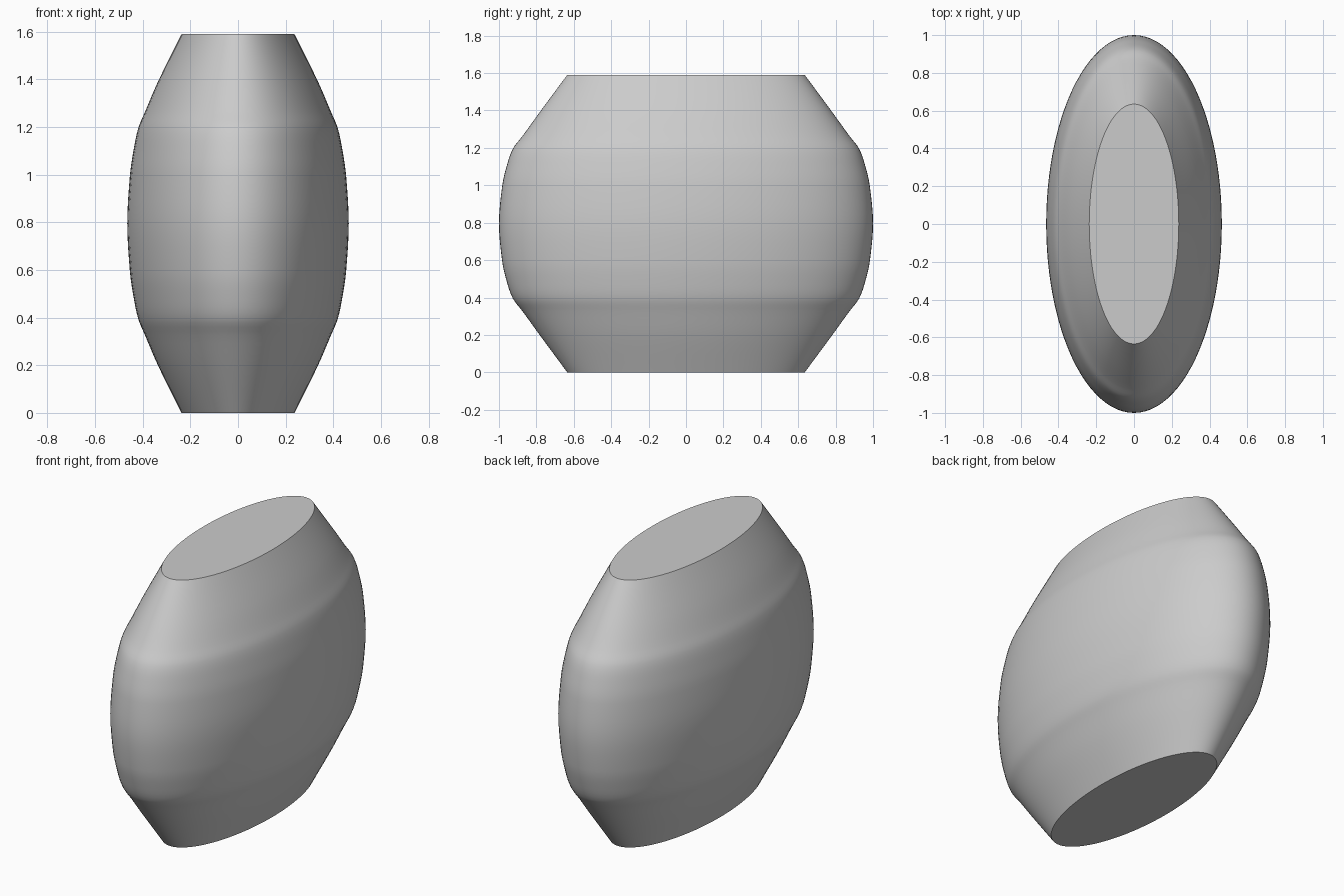
import bpy
import bmesh
from math import cos, sin, tau, radians

if "Cube" in bpy.data.objects:
    bpy.data.objects.remove(bpy.data.objects["Cube"], do_unlink=True)

SIDES = 96
STEPS = 4
MID = 0.795

# Half profile: distance from the middle, half width, half depth
half = [(0, 0.465, 1.0), (0.2, 0.454, 0.983), (0.3, 0.44, 0.961),
        (0.4, 0.419, 0.926), (0.47, 0.39, 0.873),
        (0.6, 0.334, 0.779), (MID, 0.237, 0.635)]
profile = [(-h, a, b) for h, a, b in reversed(half[1:])] + half


def slope(i, axis):
    """Profile slope at point i from its neighbours."""
    p, q = profile[max(i - 1, 0)], profile[min(i + 1, len(profile) - 1)]
    return (q[axis] - p[axis]) / (q[0] - p[0])


def blend(i, t, axis):
    """Smooth curve between points i and i + 1."""
    p, q = profile[i], profile[i + 1]
    d = q[0] - p[0]
    s = 1 - t
    return (p[axis] * (1 + 2 * t) * s * s + q[axis] * t * t * (3 - 2 * t)
            + d * t * s * (slope(i, axis) * s - slope(i + 1, axis) * t))


# Smooth list of rings from bottom to top
rings = []
for i in range(len(profile) - 1):
    for k in range(STEPS):
        t = k / STEPS
        z = profile[i][0] * (1 - t) + profile[i + 1][0] * t
        rings.append((z, blend(i, t, 1), blend(i, t, 2)))
rings.append(profile[-1])

# Oval barrel body with flat ends
bm = bmesh.new()
loops = [[bm.verts.new((a * cos(tau * j / SIDES), b * sin(tau * j / SIDES), z + MID))
          for j in range(SIDES)] for z, a, b in rings]
for low, high in zip(loops, loops[1:]):
    for j in range(SIDES):
        n = (j + 1) % SIDES
        bm.faces.new((low[j], low[n], high[n], high[j]))
bm.faces.new(loops[-1])
bm.faces.new(loops[0][::-1])
mesh = bpy.data.meshes.new("oval_barrel")
bm.to_mesh(mesh)
bm.free()

# Plain grey material
grey = bpy.data.materials.new("light grey")
grey.use_nodes = True
colour = (0.6, 0.6, 0.6, 1)
grey.diffuse_color = colour
grey.node_tree.nodes["Principled BSDF"].inputs["Base Color"].default_value = colour
mesh.materials.append(grey)

body = bpy.data.objects.new("oval_barrel", mesh)
bpy.context.collection.objects.link(body)
bpy.ops.object.select_all(action="DESELECT")
body.select_set(True)
bpy.context.view_layer.objects.active = body
bpy.ops.object.shade_smooth_by_angle(angle=radians(30))
